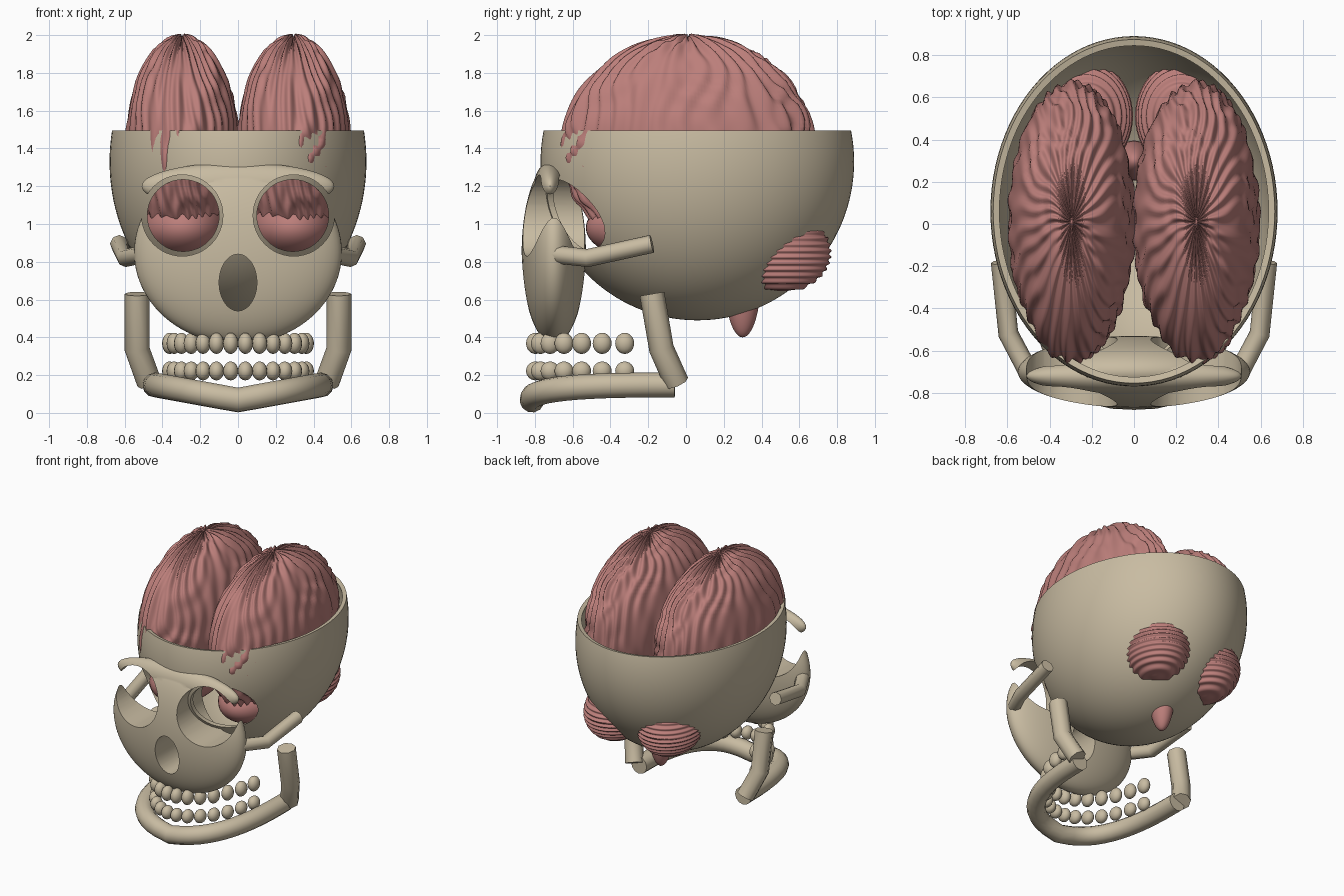
import bpy, bmesh
from math import sin, cos, pi, radians, atan2
from mathutils import Vector

if "Cube" in bpy.data.objects:
    bpy.data.objects.remove(bpy.data.objects["Cube"], do_unlink=True)


def material(name, color):
    m = bpy.data.materials.new(name)
    m.use_nodes = True
    m.diffuse_color = color
    m.node_tree.nodes["Principled BSDF"].inputs["Base Color"].default_value = color
    return m


bone = material("bone", (0.58, 0.50, 0.36, 1))
flesh = material("brain pink", (0.50, 0.21, 0.195, 1))


def select(ob):
    bpy.ops.object.select_all(action='DESELECT')
    ob.select_set(True)
    bpy.context.view_layer.objects.active = ob


def smooth(ob, angle=40):
    select(ob)
    bpy.ops.object.shade_smooth_by_angle(angle=radians(angle))


def add_object(name, bm, mat):
    me = bpy.data.meshes.new(name)
    bm.to_mesh(me)
    bm.free()
    ob = bpy.data.objects.new(name, me)
    bpy.context.collection.objects.link(ob)
    me.materials.append(mat)
    return ob


def ellipsoid(name, center, radii, mat, seg=48, rings=32, bump=None):
    """Scaled sphere; bump(unit direction) gives a radial factor."""
    bm = bmesh.new()
    bmesh.ops.create_uvsphere(bm, u_segments=seg, v_segments=rings, radius=1)
    for v in bm.verts:
        d = v.co.copy()
        k = bump(d) if bump else 1
        v.co = Vector([c + r * x * k for c, r, x in zip(center, radii, d)])
    ob = add_object(name, bm, mat)
    smooth(ob, 180)
    return ob


def cylinder_y(name, center, rx, rz, depth):
    """Helper cutter running along y."""
    bpy.ops.mesh.primitive_cylinder_add(vertices=48, radius=1, depth=1, location=center,
                                        rotation=(pi / 2, 0, 0))
    ob = bpy.context.object
    ob.name = name
    ob.scale = (rx, rz, depth)
    ob.hide_render = True
    bpy.context.view_layer.update()
    return ob


def boolean(ob, other, operation):
    mod = ob.modifiers.new("boolean", 'BOOLEAN')
    mod.operation, mod.object, mod.solver = operation, other, 'EXACT'
    select(ob)
    bpy.ops.object.modifier_apply(modifier=mod.name)
    bpy.data.objects.remove(other, do_unlink=True)


def tube(name, points, radius, sides=2):
    cu = bpy.data.curves.new(name, 'CURVE')
    cu.dimensions = '3D'
    cu.bevel_depth = radius
    cu.bevel_resolution = sides
    cu.use_fill_caps = True
    sp = cu.splines.new('POLY')
    sp.points.add(len(points) - 1)
    for p, co in zip(sp.points, points):
        p.co = (*co, 1)
    ob = bpy.data.objects.new(name, cu)
    bpy.context.collection.objects.link(ob)
    cu.materials.append(bone)
    select(ob)
    bpy.ops.object.convert(target='MESH')
    smooth(bpy.context.object, 50)


# Cranium: open bowl with round eye openings
bm = bmesh.new()
bmesh.ops.create_uvsphere(bm, u_segments=96, v_segments=64, radius=1)
for v in bm.verts:
    v.co = Vector((0.68 * v.co.x, 0.06 + 0.83 * v.co.y, 1.33 + 0.84 * v.co.z))
bmesh.ops.bisect_plane(bm, geom=bm.verts[:] + bm.edges[:] + bm.faces[:],
                       plane_co=(0, 0, 1.495), plane_no=(0, 0, 1), clear_outer=True)
cranium = add_object("cranium", bm, bone)
mod = cranium.modifiers.new("wall", 'SOLIDIFY')
mod.thickness, mod.offset = 0.03, -1
select(cranium)
bpy.ops.object.modifier_apply(modifier="wall")
for s in (-1, 1):
    boolean(cranium, cylinder_y("eye_cutter", (s * 0.29, -0.65, 1.045), 0.19, 0.19, 0.9), 'DIFFERENCE')
smooth(cranium)

# Face plate with brow, sockets and nose opening
face = ellipsoid("face", (0, -0.7, 0.85), (0.55, 0.17, 0.485), bone, 64, 48)
brow = ellipsoid("brow", (0, -0.72, 1.2), (0.51, 0.085, 0.125), bone)
boolean(face, brow, 'UNION')
for s in (-1, 1):
    boolean(face, cylinder_y("socket_cutter", (s * 0.295, -0.7, 1.045), 0.215, 0.215, 0.8), 'DIFFERENCE')
boolean(face, cylinder_y("nose_cutter", (0, -0.7, 0.69), 0.1, 0.15, 0.8), 'DIFFERENCE')
smooth(face)

# Cheek bars and jaw
for s, side in ((1, "left"), (-1, "right")):
    tube("cheekbone_" + side, [(s * 0.5, -0.70, 0.84), (s * 0.595, -0.52, 0.82),
                               (s * 0.63, -0.18, 0.895)], 0.048)
    tube("jaw_ramus_" + side, [(s * 0.535, -0.18, 0.63), (s * 0.535, -0.13, 0.34),
                               (s * 0.47, -0.05, 0.16)], 0.066)
jaw = []
for i in range(25):
    t = -pi / 2 + pi * i / 24
    sx = abs(sin(t)) ** 0.75 * (1 if t > 0 else -1)
    jaw.append((0.44 * sx, -0.06 - 0.755 * abs(cos(t)) ** 0.75, 0.068 + 0.08 * abs(sx)))
tube("jaw_body", jaw, 0.066, 4)

# Two rows of teeth along the dental arch
for row, z, rz in (("upper", 0.368, 0.056), ("lower", 0.222, 0.05)):
    for i in range(14):
        t = radians(-78 + 12 * i)
        ellipsoid(f"{row}_tooth_{i + 1}", (0.37 * sin(t), -0.2 - 0.6 * cos(t), z),
                  (0.04, 0.05, rz), bone, 16, 12)


# Brain folds: wavy ridges that run from pole to pole
def folds(d):
    lon = atan2(d.y, d.x)
    warp = 1.5 * sin(3 * lon + 5 * d.z) + 1.1 * sin(7 * d.z - 4 * d.y) + 0.8 * sin(9 * d.x + 4 * d.z)
    ridge = sin(26 * lon + 1.6 * warp) + 0.5 * sin(15 * lon - 2.2 * warp + 6 * d.z)
    return 1 + 0.021 * ridge


def leaves(d):
    return 1 + 0.028 * sin(40 * d.z)


for s, side in ((1, "left"), (-1, "right")):
    ellipsoid("brain_lobe_" + side, (s * 0.295, 0.01, 1.4), (0.298, 0.66, 0.59), flesh, 192, 80, folds)
    ellipsoid("temporal_lobe_" + side, (s * 0.29, -0.2, 0.98), (0.22, 0.33, 0.17), flesh)
    ellipsoid("cerebellum_" + side, (s * 0.225, 0.51, 0.85), (0.215, 0.255, 0.21), flesh, 48, 128, leaves)
ellipsoid("brain_stem", (0, 0.3, 0.7), (0.085, 0.095, 0.3), flesh)
